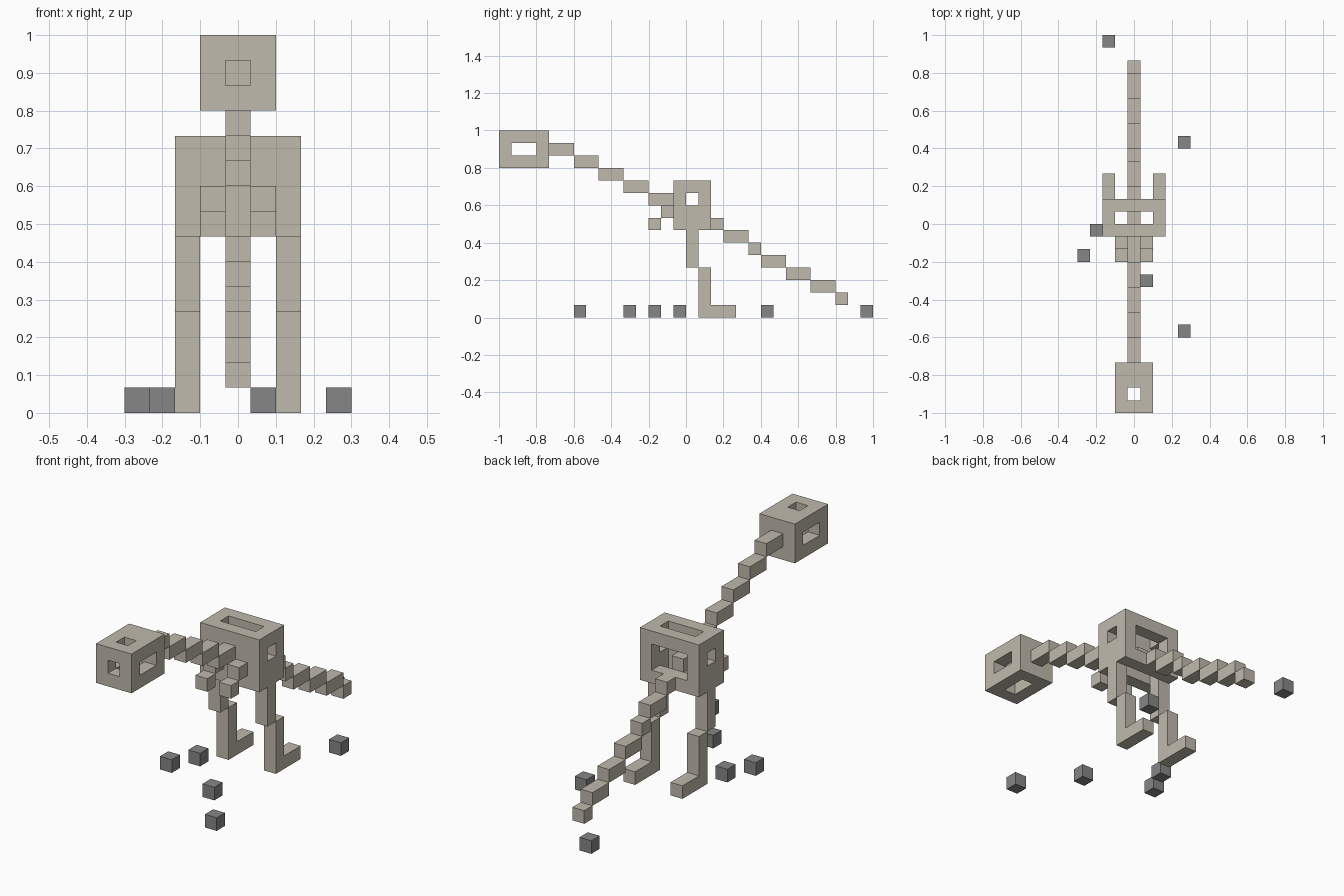
import bpy, bmesh
from mathutils import Vector

U = 1 / 15  # edge of one cube cell

if "Cube" in bpy.data.objects:
    bpy.data.objects.remove(bpy.data.objects["Cube"], do_unlink=True)


def material(name, rgb):
    mat = bpy.data.materials.new(name)
    mat.use_nodes = True
    color = (*rgb, 1)
    mat.diffuse_color = color
    mat.node_tree.nodes["Principled BSDF"].inputs["Base Color"].default_value = color
    return mat


BONE = material("bone", (0.527, 0.491, 0.413))
STONE = material("grey stone", (0.238, 0.238, 0.238))


def finish(name, bm, mat):
    bmesh.ops.recalc_face_normals(bm, faces=bm.faces)
    mesh = bpy.data.meshes.new(name)
    bm.to_mesh(mesh)
    bm.free()
    mesh.materials.append(mat)
    obj = bpy.data.objects.new(name, mesh)
    bpy.context.collection.objects.link(obj)
    return obj


def box(name, x, y, z, mat=BONE):
    """Plain box from (low, high) ranges in cells."""
    bm = bmesh.new()
    bmesh.ops.create_cube(bm, size=1)
    for v in bm.verts:
        v.co = Vector([U * (lo + (hi - lo) * (c + 0.5))
                       for c, (lo, hi) in zip(v.co, (x, y, z))])
    return finish(name, bm, mat)


def cells(x, y, z):
    return {(x[0] + i, y[0] + j, z[0] + k)
            for i in range(int(x[1] - x[0]))
            for j in range(int(y[1] - y[0]))
            for k in range(int(z[1] - z[0]))}


def hollow(name, solid, holes):
    """Block of cells with holes taken out; only exposed sides are built."""
    filled = cells(*solid)
    for hole in holes:
        filled -= cells(*hole)
    bm = bmesh.new()
    for cell in filled:
        for axis in range(3):
            for step in (0, 1):
                near = list(cell)
                near[axis] += 2 * step - 1
                if tuple(near) in filled:
                    continue
                a, b = [n for n in range(3) if n != axis]
                quad = []
                for da, db in ((0, 0), (1, 0), (1, 1), (0, 1)):
                    p = Vector(cell)
                    p[axis] += step
                    p[a] += da
                    p[b] += db
                    quad.append(bm.verts.new(p * U))
                bm.faces.new(quad)
    bmesh.ops.remove_doubles(bm, verts=bm.verts, dist=U / 100)
    return finish(name, bm, BONE)


MID = (-0.5, 0.5)
WIDE = (-1.5, 1.5)

# Skull: eye tunnel, nose hole, crown hole and jaw opening
hollow("skull", (WIDE, (-15, -11), (12, 15)), [
    (WIDE, (-14, -12), (13, 14)),
    (MID, (-15, -14), (13, 14)),
    (MID, (-14, -13), (14, 15)),
    (MID, (-14, -12), (12, 13)),
])

# Rib cage: hollow inside, open at the top, bottom, back and sides
hollow("rib_cage", ((-2.5, 2.5), (-1, 2), (7, 11)), [
    (WIDE, (0, 1), (7, 11)),
    (WIDE, (1, 2), (8, 10)),
    ((-2.5, 2.5), (0, 1), (9, 10)),
])

# Neck steps down from the skull to the chest
for i in range(5):
    y = -11 + 2 * i
    box(f"neck_bone_{i + 1}", MID, (y, y + 2), (13 - i, 14 - i))

# Tail starts inside the rib cage and steps down to the back
y = -1
for i, length in enumerate((2, 2, 2, 1, 2, 2, 2, 1)):
    box(f"tail_bone_{i + 1}", MID, (y, y + length), (8 - i, 9 - i))
    y += length

# Arms and legs, mirrored
for side, s in (("left", 1), ("right", -1)):
    arm_x = sorted((0.5 * s, 1.5 * s))
    leg_x = sorted((1.5 * s, 2.5 * s))
    box(f"{side}_upper_arm", arm_x, (-2, -1), (8, 9))
    box(f"{side}_forearm", arm_x, (-3, -2), (7, 8))
    box(f"{side}_thigh", leg_x, (0, 1), (4, 7))
    box(f"{side}_shin", leg_x, (1, 2), (0, 4))
    box(f"{side}_foot", leg_x, (2, 4), (0, 1))

# Loose stones on the ground
for i, (x, y) in enumerate(((-2.5, 14), (3.5, 6), (-3.5, -1),
                            (-4.5, -3), (0.5, -5), (3.5, -9))):
    box(f"stone_{i + 1}", (x, x + 1), (y, y + 1), (0, 1), STONE)
